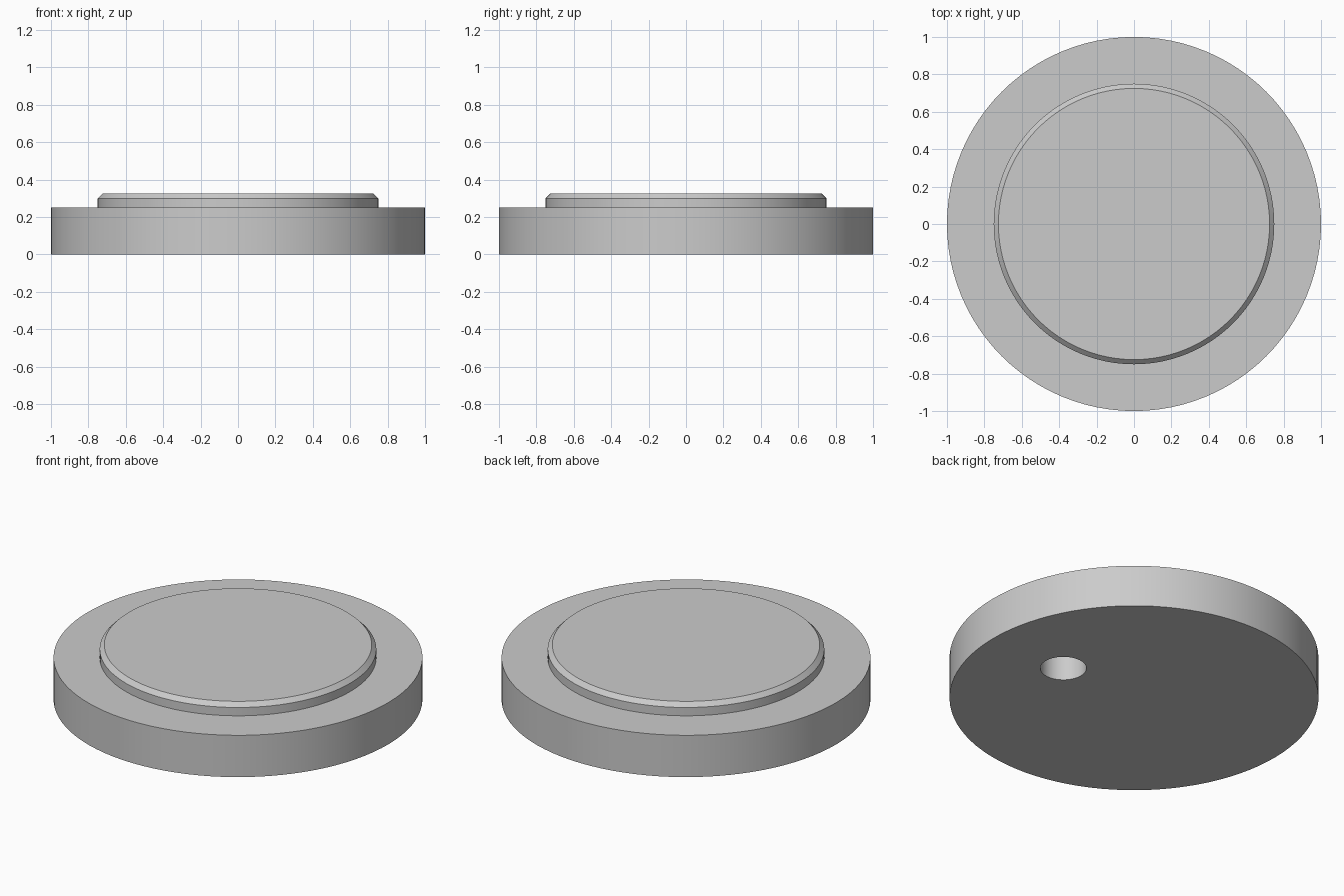
import bpy, bmesh, math

cube = bpy.data.objects.get("Cube")
if cube:
    bpy.data.objects.remove(cube, do_unlink=True)

SIDES = 96

grey = bpy.data.materials.new("light grey")
grey.use_nodes = True
colour = (0.6, 0.6, 0.6, 1)
grey.diffuse_color = colour
grey.node_tree.nodes["Principled BSDF"].inputs["Base Color"].default_value = colour


def turned_solid(name, profile, sides, centre=(0, 0)):
    """Closed round solid from (radius, height) pairs listed bottom to top."""
    bm = bmesh.new()
    rings = []
    for radius, z in profile:
        angles = [math.tau * i / sides for i in range(sides)]
        rings.append([bm.verts.new((centre[0] + radius * math.cos(a),
                                    centre[1] + radius * math.sin(a), z)) for a in angles])
    for low, high in zip(rings, rings[1:]):
        for i in range(sides):
            j = (i + 1) % sides
            bm.faces.new((low[i], low[j], high[j], high[i]))
    bm.faces.new(rings[0][::-1])
    bm.faces.new(rings[-1])
    mesh = bpy.data.meshes.new(name)
    bm.to_mesh(mesh)
    bm.free()
    mesh.materials.append(grey)
    obj = bpy.data.objects.new(name, mesh)
    bpy.context.collection.objects.link(obj)
    return obj


# Wide base with a smaller raised step, chamfered at its top rim
disc = turned_solid("stepped_disc", [(1, 0), (1, 0.25), (0.75, 0.25),
                                     (0.75, 0.3), (0.725, 0.325)], SIDES)

# Blind round hole in the underside
cutter = turned_solid("hole_cutter", [(0.125, -0.1), (0.125, 0.2)], 48, (0.5, 0))
cutter.hide_render = True
hole = disc.modifiers.new("hole", 'BOOLEAN')
hole.operation = 'DIFFERENCE'
hole.solver = 'EXACT'
hole.object = cutter

bpy.ops.object.select_all(action='DESELECT')
disc.select_set(True)
bpy.context.view_layer.objects.active = disc
bpy.ops.object.modifier_apply(modifier=hole.name)
bpy.data.objects.remove(cutter, do_unlink=True)
bpy.ops.object.shade_smooth_by_angle(angle=math.radians(30))
